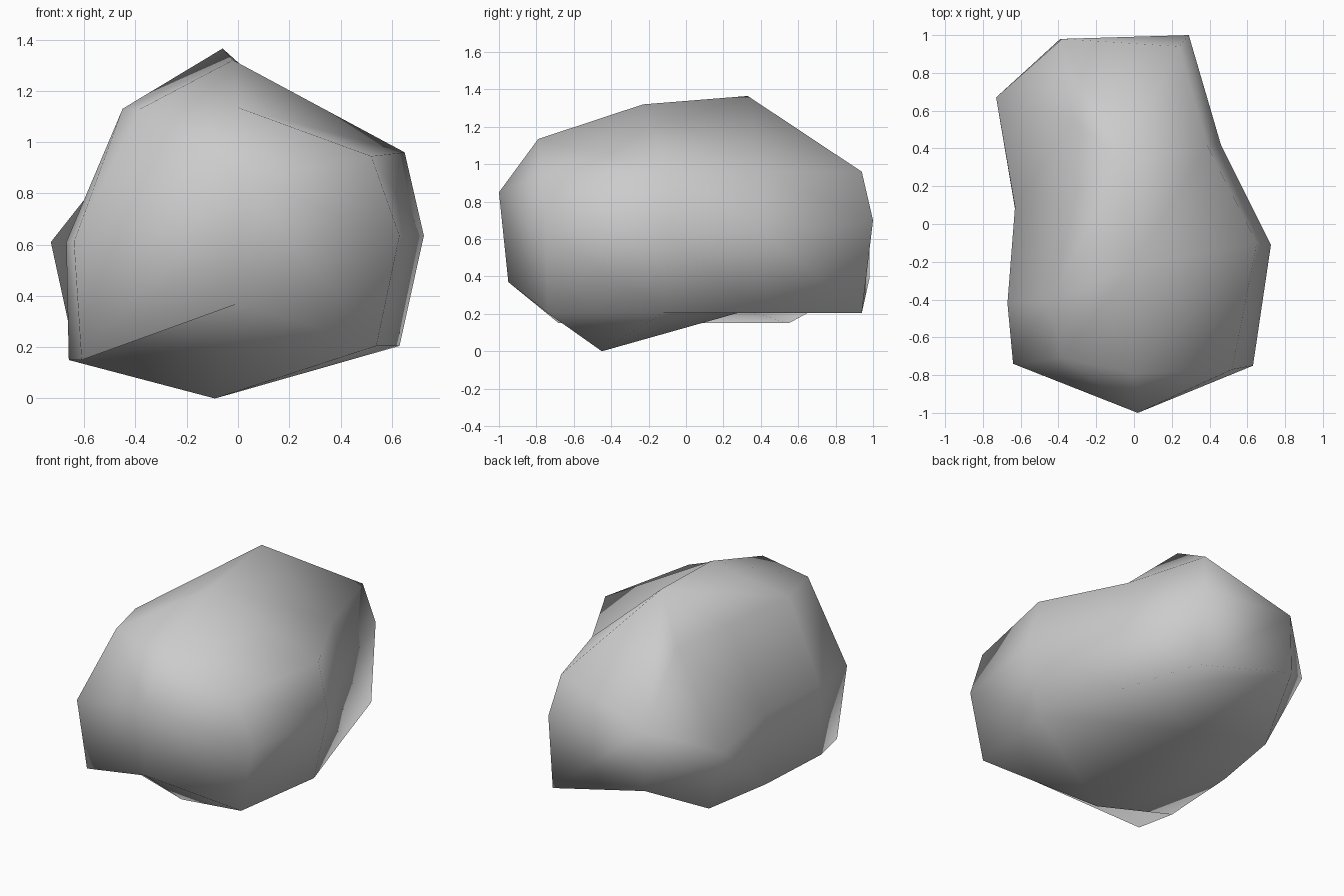
import bpy
import bmesh

# Remove the default cube
default_cube = bpy.data.objects.get("Cube")
if default_cube:
    bpy.data.objects.remove(default_cube, do_unlink=True)


def make_material(name, colour):
    material = bpy.data.materials.new(name)
    material.use_nodes = True
    material.diffuse_color = colour
    shader = material.node_tree.nodes["Principled BSDF"]
    shader.inputs["Base Color"].default_value = colour
    return material


def level_line(height, *plan):
    """A front-to-back line of points that stays at one height."""
    return [(x, y, height) for x, y in plan]


# Eight lines run front to back around the boulder
underside = [(0, -.95, .37), (-.09, -.45, 0), (-.22, .32, .217), (-.39, .98, .385)]
low_right = level_line(.15, (-.61, -.68), (-.66, -.44), (-.63, .08), (-.55, .55))
mid_right = level_line(.61, (-.64, -.74), (-.67, -.42), (-.63, .09), (-.73, .67))
high_right = level_line(1.13, (-.38, -.71), (-.45, -.41), (-.38, .1), (-.32, .55))
crest = [(0, -.79, 1.135), (-.02, -.23, 1.32), (-.06, .33, 1.365), (-.38, .98, .77)]
high_left = [(.52, -.77, .945)] + level_line(.96, (.65, -.1), (.39, .41), (.24, .94))
mid_left = level_line(.635, (.63, -.75), (.725, -.11), (.46, .42)) + [(.29, 1, .7)]
low_left = level_line(.205, (.54, -.74), (.63, -.12), (.46, .42), (.3, .94))
lines = [underside, low_right, mid_right, high_right,
         crest, high_left, mid_left, low_left]

bm = bmesh.new()
grid = [[bm.verts.new(point) for point in line] for line in lines]
nose = bm.verts.new((.02, -1, .85))

# Skin the sides and close the front around the nose
for index, line in enumerate(grid):
    following = grid[(index + 1) % len(grid)]
    for step in range(len(line) - 1):
        bm.faces.new((line[step], following[step],
                      following[step + 1], line[step + 1]))
    bm.faces.new((line[0], following[0], nose))

# Close the back with a flat panel and a slanted flank
bottom, low_r, mid_r, high_r, top, high_l, mid_l, low_l = [line[-1] for line in grid]
for corners in ((bottom, low_r, mid_r, top), (mid_r, high_r, top),
                (top, high_l, mid_l), (top, mid_l, low_l, bottom)):
    bm.faces.new(corners)

# Ridge from the right shoulder up to the peak
shoulder, peak = grid[lines.index(high_right)][1], grid[lines.index(crest)][2]
bmesh.ops.connect_verts(bm, verts=[shoulder, peak])

bmesh.ops.recalc_face_normals(bm, faces=bm.faces[:])
for face in bm.faces:
    face.smooth = True

mesh = bpy.data.meshes.new("boulder")
bm.to_mesh(mesh)
bm.free()
mesh.materials.append(make_material("stone grey", (.6, .6, .6, 1)))
boulder = bpy.data.objects.new("boulder", mesh)
bpy.context.collection.objects.link(boulder)
